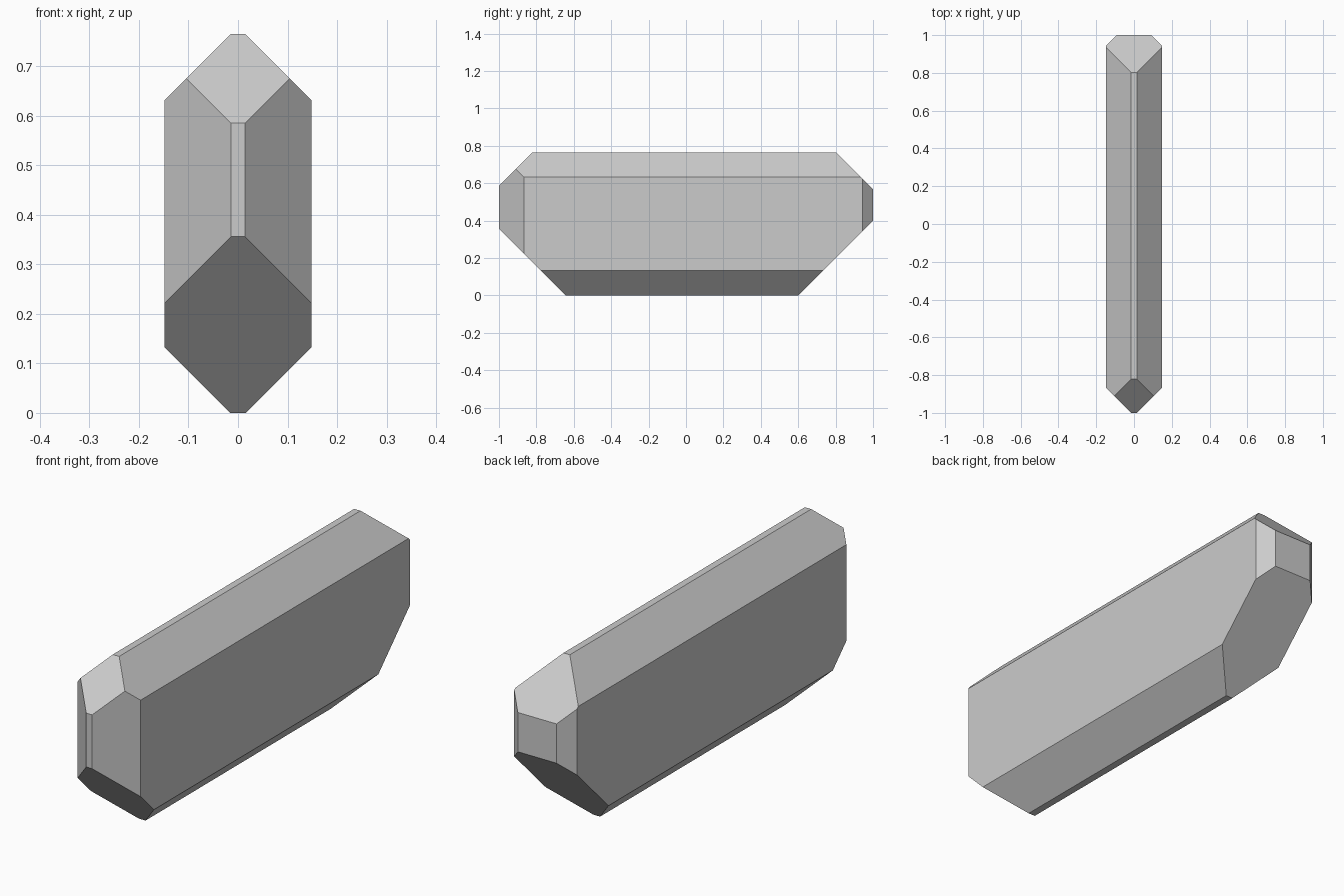
import bpy, bmesh
from mathutils import Vector

if "Cube" in bpy.data.objects:
    bpy.data.objects.remove(bpy.data.objects["Cube"])

HALF_W, HALF_L, HEIGHT = 0.148, 1.0, 0.765

# Block that bounds the body
bm = bmesh.new()
bmesh.ops.create_cube(bm, size=1)
bmesh.ops.scale(bm, vec=(2 * HALF_W, 2 * HALF_L, HEIGHT), verts=bm.verts)
bmesh.ops.translate(bm, vec=(0, 0, HEIGHT / 2), verts=bm.verts)


def chamfer(normal, offset):
    """Slice off everything where normal . p > offset and cap the cut."""
    n = Vector(normal)
    geom = bm.verts[:] + bm.edges[:] + bm.faces[:]
    cut = bmesh.ops.bisect_plane(bm, geom=geom, dist=1e-6, plane_no=n,
                                 plane_co=n * offset / n.length_squared,
                                 clear_outer=True)
    edges = [e for e in cut["geom_cut"] if isinstance(e, bmesh.types.BMEdge)]
    bmesh.ops.holes_fill(bm, edges=edges, sides=0)


# Mirrored 45 degree cuts along the long edges and the upright corners
for s in (-1, 1):
    chamfer((s, 0, 1), 0.78)      # top long edge
    chamfer((s, 0, -1), 0.016)    # bottom long edge
    chamfer((s, -1, 0), 1.014)    # front corner
    chamfer((s, 1, 0), 1.091)     # back corner

# Sloped ends
chamfer((0, -1, 1), 1.585)        # front top
chamfer((0, -1, -1), 0.644)       # front bottom
chamfer((0, 1, 1), 1.567)         # back top
chamfer((0, 1, -1), 0.60)         # back bottom

bmesh.ops.recalc_face_normals(bm, faces=bm.faces)
mesh = bpy.data.meshes.new("faceted_body")
bm.to_mesh(mesh)
bm.free()
body = bpy.data.objects.new("faceted_body", mesh)
bpy.context.collection.objects.link(body)
